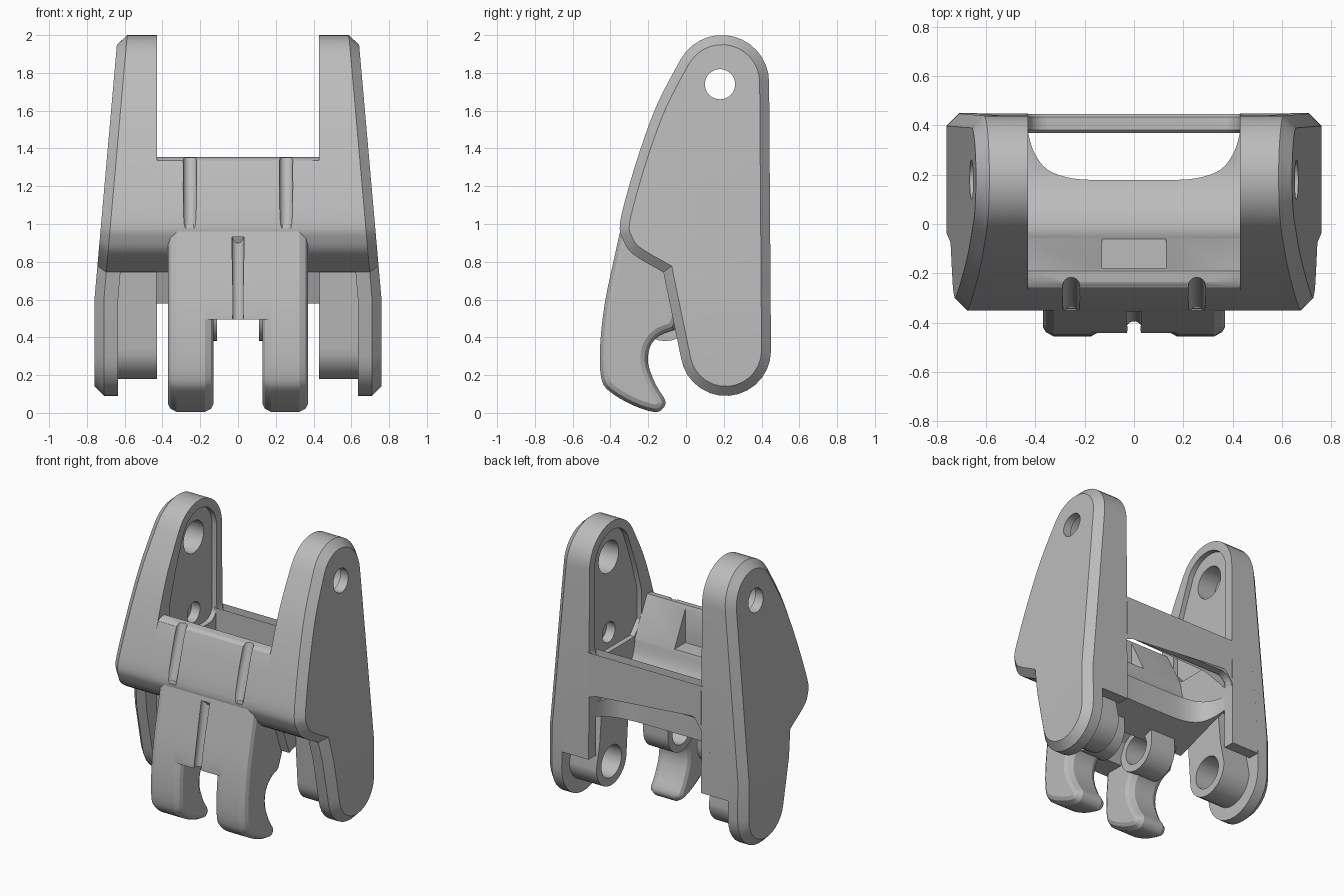
import bpy, bmesh
from math import sin, cos, radians
from mathutils import Vector

cube = bpy.data.objects.get("Cube")
if cube:
    bpy.data.objects.remove(cube)

grey = bpy.data.materials.new("plain grey")
grey.use_nodes = True
colour = (0.5, 0.5, 0.5, 1)
grey.diffuse_color = colour
grey.node_tree.nodes["Principled BSDF"].inputs["Base Color"].default_value = colour


def arc(cy, cz, r, a0, a1, n=14):
    angles = [radians(a0 + (a1 - a0) * i / n) for i in range(n + 1)]
    return [(cy + r * cos(a), cz + r * sin(a)) for a in angles]


def smooth(pts, n=4):
    """Rounded path through a few points."""
    p = [Vector(q) for q in [pts[0], *pts, pts[-1]]]
    out = []
    for a, b, c, d in zip(p, p[1:], p[2:], p[3:]):
        for i in range(n):
            t = i / n
            out.append(tuple(b + (c - a) * t / 2 + (2 * a - 5 * b + 4 * c - d) * t * t / 2
                             + (3 * b - a - 3 * c + d) * t ** 3 / 2))
    return out + [tuple(pts[-1])]


def shrink(pts, d):
    """Offset a counter-clockwise profile inwards."""
    p = [Vector(q) for q in pts]
    out = []
    for a, b, c in zip(p[-1:] + p[:-1], p, p[1:] + p[:1]):
        e, f = (b - a).normalized(), (c - b).normalized()
        m, n = Vector((-e.y, e.x)), Vector((-f.y, f.x))
        out.append(tuple(b + d * (m + n) / (1 + m.dot(n))))
    return out


def prism(name, pts, steps, axis="x", taper=0, lean=0):
    """Stack copies of a profile along an axis; each step is a position and an inset."""
    place = {"x": lambda a, b, t: (t, a, b), "y": lambda a, b, t: (a, t, b),
             "z": lambda a, b, t: (a, b + lean * t, t)}[axis]
    bm = bmesh.new()
    rings = [[bm.verts.new(place(a, b, t)) for a, b in (shrink(pts, d) if d else pts)]
             for t, d in steps]
    bm.faces.new(rings[0])
    bm.faces.new(rings[-1])
    for low, high in zip(rings, rings[1:]):
        for i in range(len(pts)):
            bm.faces.new((low[i - 1], low[i], high[i], high[i - 1]))
    if taper:
        # the outer side leans inwards towards the top
        bmesh.ops.bisect_plane(bm, geom=bm.verts[:] + bm.edges[:] + bm.faces[:],
                               plane_co=(0, 0, 0.6), plane_no=(0, 0, 1))
        for v in bm.verts:
            if v.co.x > 0.45:
                v.co.x -= taper * max(0, v.co.z - 0.6)
    bmesh.ops.recalc_face_normals(bm, faces=bm.faces)
    if bm.calc_volume(signed=True) < 0:
        bmesh.ops.reverse_faces(bm, faces=bm.faces)
    mesh = bpy.data.meshes.new(name)
    bm.to_mesh(mesh)
    bm.free()
    mesh.materials.append(grey)
    ob = bpy.data.objects.new(name, mesh)
    bpy.context.collection.objects.link(ob)
    return ob


def span(lo, hi):
    return [(lo, 0), (hi, 0)]


def hole(y, z, r, lo, hi):
    return prism("cutter", arc(y, z, r, 0, 348.75, 31), span(lo, hi))


def groove(x, y_low, z_low, y_high, z_high, r):
    """Leaning round cutter that scores the front."""
    lean = (y_high - y_low) / (z_high - z_low)
    return prism("cutter", arc(x, y_low - lean * z_low, r, 0, 345, 23), span(z_low, z_high),
                 axis="z", lean=lean)


def apply(ob, kind, **settings):
    mod = ob.modifiers.new(kind, kind)
    for key, value in settings.items():
        setattr(mod, key, value)
    bpy.context.view_layer.objects.active = ob
    bpy.ops.object.modifier_apply(modifier=mod.name)


def cut(ob, *cutters):
    for c in cutters:
        apply(ob, "BOOLEAN", operation="DIFFERENCE", object=c, solver="EXACT")
        bpy.data.objects.remove(c)


def done(ob, mirror=False):
    if mirror:
        apply(ob, "MIRROR", use_mirror_merge=False)
    bpy.ops.object.select_all(action="DESELECT")
    ob.select_set(True)
    bpy.context.view_layer.objects.active = ob
    bpy.ops.object.shade_smooth_by_angle(angle=radians(28))


# Arm outlines, seen from the side
top_arc = arc(0.19, 1.75, 0.25, 0, 150)
front_edge = smooth([(-0.027, 1.875), (-0.15, 1.64), (-0.24, 1.4), (-0.31, 1.17), (-0.35, 1.0),
                     (-0.335, 0.92), (-0.28, 0.84), (-0.12, 0.745)])[1:]
low_arc = arc(0.21, 0.33, 0.24, 188, 360)

# Outer plates with chamfered rims
plate = prism("arm_plate", low_arc + top_arc + front_edge,
              [(0.635, 0), (0.71, 0), (0.76, 0.05)], taper=0.088)
cut(plate, hole(0.18, 1.74, 0.08, 0.3, 0.9), hole(0.18, 1.74, 0.11, 0.3, 0.6))
done(plate, True)

# Thick upper arms with a shallow pocket and pin holes on the inside
block = prism("upper_arm", [(0.447, 0.74)] + top_arc + front_edge, span(0.43, 0.66), taper=0.088)
pocket = prism("cutter", arc(0.19, 1.75, 0.19, 0, 152)
               + [(-0.07, 1.6), (-0.13, 1.4), (-0.13, 1.2), (-0.05, 1.11)]
               + arc(0.3, 1.19, 0.08, 270, 360, 6), span(0.4, 0.465))
cut(block, pocket, hole(0.18, 1.74, 0.11, 0.4, 0.7), hole(0.18, 1.22, 0.07, 0.4, 0.53))
done(block, True)

# Rear walls below the thick arms
wall = prism("rear_wall", [(0.37, 0.45), (0.449, 0.45), (0.447, 0.745), (0.37, 0.745)],
             span(0.43, 0.67))
done(wall, True)

# Lower pivot bosses
boss = prism("arm_pivot", arc(0.2, 0.345, 0.165, 180, 360) + [(0.33, 0.5), (0.3, 0.8), (0.0, 0.8)],
             span(0.43, 0.66))
cut(boss, hole(0.2, 0.345, 0.11, 0.4, 0.6))
done(boss, True)

# Rear crossbar with filleted corners
half = arc(0.35, 0.87, 0.08, 0, 90, 6)[::-1]
half = half + [(0.44, 0.87), (0.44, 1.2)] + arc(0.35, 1.2, 0.08, 270, 360, 6)[::-1]
bar = prism("crossbar", half + [(-x, z) for x, z in half[::-1]],
            [(0.37, 0.012), (0.382, 0), (0.435, 0), (0.446, 0.012)], axis="y")
done(bar)

# Main body: curved front, sloped back and bowl-shaped floor
body_front = [p for p in front_edge if p[1] < 1.32]
body = prism("body", [(-0.19, 1.355), (-0.235, 1.35), (-0.257, 1.335)] + body_front
             + [(-0.06, 0.58), (0.1, 0.63), (0.4, 0.73)]
             + smooth([(0.4, 0.82), (0.2, 0.82), (0.06, 0.88), (-0.03, 0.98), (-0.06, 1.1)]),
             span(-0.434, 0.434))
side = smooth([(0.43, 0.37), (0.405, 0.29), (0.35, 0.22), (0.25, 0.185), (0.12, 0.178)])
rear = prism("cutter", [(0.43, 0.6)] + side + [(-x, y) for x, y in side[::-1]] + [(-0.43, 0.6)],
             span(0.3, 1.3), axis="z")
notch = prism("cutter", [(-0.18, 1.1), (0.0, 1.1), (0.0, 1.5), (-0.18, 1.5)], span(-0.13, 0.13))
cut(body, rear, notch, *[groove(x, -0.375, 0.98, -0.235, 1.4, 0.035) for x in (-0.255, 0.255)])
done(body)

# Hooked fingers with rounded edges
hook_path = smooth([(-0.34, 1.0), (-0.38, 0.82), (-0.43, 0.58), (-0.455, 0.35), (-0.448, 0.18),
                    (-0.4, 0.11), (-0.28, 0.04), (-0.17, 0.005), (-0.125, 0.02), (-0.11, 0.065),
                    (-0.16, 0.15), (-0.2, 0.26), (-0.19, 0.35), (-0.14, 0.41), (-0.06, 0.44)], 3)
hook = prism("hook", hook_path + [(0.0, 0.58), (0.0, 0.85), (-0.2, 0.95)],
             [(0.13, 0.04), (0.142, 0.018), (0.175, 0), (0.325, 0), (0.358, 0.018), (0.37, 0.04)])
cut(hook, hole(-0.11, 0.53, 0.1, 0.05, 0.27))
done(hook, True)

# Pivot bosses on the inner side of the hooks
ring = prism("hook_pivot", arc(-0.11, 0.53, 0.15, 180, 360) + [(0.03, 0.75), (-0.26, 0.75)],
             span(0.11, 0.3))
cut(ring, hole(-0.11, 0.53, 0.1, 0.05, 0.27))
done(ring, True)

# Panel joining the hooks, with a central groove
panel_front = [p for p in hook_path if p[1] > 0.5]
panel = prism("centre_panel", panel_front + [(-0.441, 0.495), (-0.28, 0.495), (-0.22, 0.62),
                                             (-0.1, 0.7), (-0.1, 0.95)], span(-0.18, 0.18))
cut(panel, groove(0, -0.44, 0.42, -0.352, 0.93, 0.032))
done(panel)
